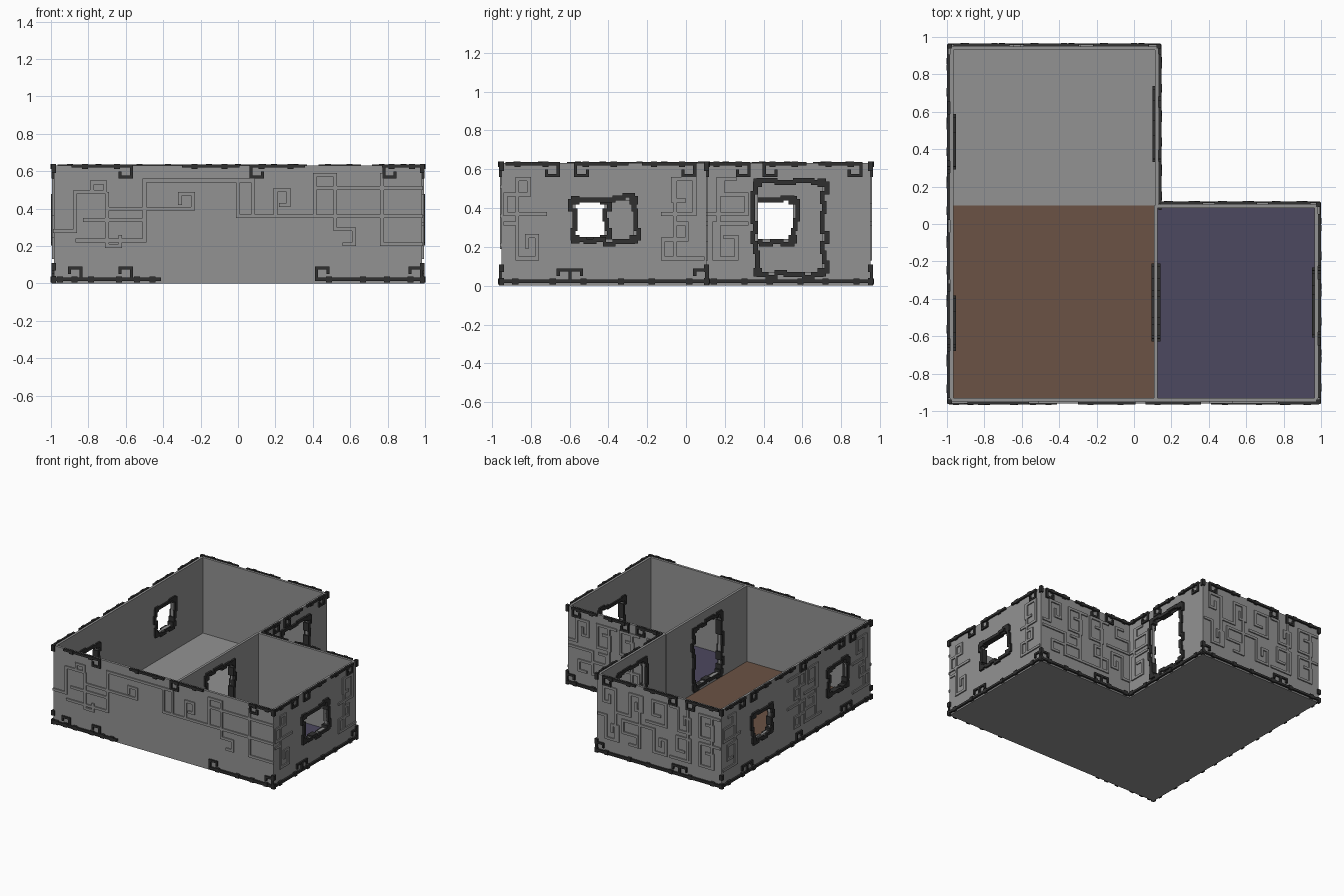
import bpy
import bmesh
import random
from mathutils import Vector

random.seed(4)
cube = bpy.data.objects.get("Cube")
if cube:
    bpy.data.objects.remove(cube)


def material(name, rgb):
    m = bpy.data.materials.new(name)
    m.use_nodes = True
    m.diffuse_color = (*rgb, 1)
    m.node_tree.nodes["Principled BSDF"].inputs["Base Color"].default_value = (*rgb, 1)
    return m


GREY = material("wall grey", (0.29, 0.29, 0.29))
DARK = material("dark trim", (0.03, 0.03, 0.03))
BROWN = material("brown floor", (0.145, 0.085, 0.058))
PURPLE = material("purple floor", (0.073, 0.065, 0.115))

TOP, THICK = 0.632, 0.02

# Wall frames: origin on the outer face, direction along the wall, outward normal
FRAMES = {
    "front": ((0, -0.95), (1, 0), (0, -1)),
    "left": ((0.985, 0), (0, 1), (1, 0)),
    "right": ((-0.985, 0), (0, 1), (-1, 0)),
    "back": ((0, 0.95), (1, 0), (0, 1)),
    "notch_back": ((0, 0.105), (1, 0), (0, 1)),
    "notch_side": ((0.132, 0), (0, 1), (1, 0)),
    "middle": ((0.126, 0), (0, 1), (1, 0)),
}
SPANS = {"front": (-0.985, 0.985), "left": (-0.95, 0.105), "right": (-0.95, 0.95),
         "back": (-0.985, 0.132), "notch_back": (0.12, 0.985),
         "notch_side": (0.085, 0.95), "middle": (-0.95, 0.1)}
OPENINGS = {
    "left": [(-0.57, -0.27, 0.24, 0.44)],
    "right": [(-0.64, -0.42, 0.24, 0.44), (0.33, 0.55, 0.24, 0.44)],
    "notch_side": [(0.37, 0.70, 0.07, 0.53)],
    "middle": [(-0.59, -0.25, 0.07, 0.53)],
}


def build(name, boxes, mat):
    """One object made from boxes given as two opposite corners."""
    bm = bmesh.new()
    for a, b in boxes:
        a, b = Vector(a), Vector(b)
        for v in bmesh.ops.create_cube(bm, size=1)["verts"]:
            v.co = Vector([(a[i] + b[i]) / 2 + v.co[i] * abs(b[i] - a[i]) for i in range(3)])
    mesh = bpy.data.meshes.new(name)
    bm.to_mesh(mesh)
    bm.free()
    mesh.materials.append(mat)
    bpy.context.collection.objects.link(bpy.data.objects.new(name, mesh))


def wall_box(wall, u0, u1, z0, z1, d0, d1):
    o, u, n = FRAMES[wall]

    def pt(s, z, d):
        return (o[0] + u[0] * s + n[0] * d, o[1] + u[1] * s + n[1] * d, z)
    return pt(u0, z0, d0), pt(u1, z1, d1)


def strip(wall, path, width, depth):
    """Square raised band following a path on a wall."""
    h = width / 2
    return [wall_box(wall, min(a, c) - h, max(a, c) + h, max(0, min(b, d) - h),
                     min(0.64, max(b, d) + h), -0.002, depth)
            for (a, b), (c, d) in zip(path, path[1:])]


def walk(u, z, *moves):
    """Right-angled path: moves alternate along the wall and up."""
    path = [(u, z)]
    for i, m in enumerate(moves):
        u, z = (u + m, z) if i % 2 == 0 else (u, z + m)
        path.append((u, z))
    return path


def build_wall(name, u0, u1, holes):
    """Wall built as piers, sills and lintels around its openings."""
    boxes, u = [], u0
    for a, b, z0, z1 in holes:
        boxes += [wall_box(name, u, a, 0, TOP, -THICK, 0),
                  wall_box(name, a, b, 0, z0, -THICK, 0),
                  wall_box(name, a, b, z1, TOP, -THICK, 0)]
        u = b
    boxes.append(wall_box(name, u, u1, 0, TOP, -THICK, 0))
    build(name + "_wall", boxes, GREY)


def opening_trim(name, a, b, z0, z1):
    """Jagged frame of overlapping blocks through the wall."""
    rects = [(u - 0.022, u + 0.022, z - 0.022, z + 0.022) for u in (a, b) for z in (z0, z1)]
    for along, lo, hi, fixed, sign in ((True, a, b, z0, -1), (True, a, b, z1, 1),
                                       (False, z0, z1, a, -1), (False, z0, z1, b, 1)):
        n = max(4, round((hi - lo) / 0.05))
        step = (hi - lo) / n
        for i in range(n):
            s0, s1 = lo + i * step - 0.008, lo + (i + 1) * step + 0.008
            off = random.choice((0.0, 0.01, 0.024))
            p, q = sorted((fixed + sign * (off - 0.01), fixed + sign * (off + 0.014)))
            rects.append((s0, s1, p, q) if along else (p, q, s0, s1))
    return [wall_box(name, *r, -THICK - 0.012, 0.015) for r in rects]


def meander(name, u0, u1):
    """Spiral keys in two rows of cells, joined by bands, kept off the openings."""
    def blocked(a, b, c, d):
        return any(a < h[1] + 0.04 and b > h[0] - 0.04 and c < h[3] + 0.04 and d > h[2] - 0.04
                   for h in OPENINGS.get(name, []))

    n = round((u1 - u0) / 0.2)
    w = (u1 - u0) / n
    boxes = []
    for i in range(n):
        for lo, hi in ((0.14, 0.32), (0.37, 0.55)):
            a, b = u0 + i * w, u0 + (i + 1) * w
            if blocked(a, b, lo, hi):
                continue
            sx, sz = random.choice((-1, 1)), random.choice((-1, 1))
            start = (a if sx > 0 else b, lo if sz > 0 else hi)
            ww, h = sx * w, sz * (hi - lo)
            key = random.choice((
                (0.8 * ww, h, -0.55 * ww, -0.62 * h, 0.28 * ww),
                (0.3 * ww, h, 0.5 * ww, -0.65 * h, -0.25 * ww, 0.3 * h),
                (ww, 0.55 * h, -0.6 * ww, 0.45 * h, 0.3 * ww)))
            boxes += strip(name, walk(*start, *key), 0.02, 0.009)
            u = a + w * 0.3
            if not blocked(u, u, 0.3, 0.4) and random.random() < 0.5:
                boxes += strip(name, [(u, 0.14), (u, 0.55)], 0.02, 0.009)
    return boxes


def rim(name, a, b, z, hook):
    """Dark edge run with block studs and an optional hook at one end."""
    boxes = strip(name, [(a, z), (b, z)], 0.018, 0.015)
    if hook:
        end, s = (b, -1) if hook > 0 else (a, 1)
        v = 0.06 if z < 0.3 else -0.06
        boxes += strip(name, [(end, z)] + walk(end, z + v, s * 0.06, -v * 0.4), 0.016, 0.013)
    for k in (0.2, 0.75):
        u = a + (b - a) * k
        boxes.append(wall_box(name, u - 0.016, u + 0.016, z - 0.016, min(z + 0.016, 0.64), 0, 0.018))
    return boxes


# Floors
build("base_slab", [((-0.985, -0.95, 0), (0.13, 0.95, 0.015)),
                    ((0.13, -0.95, 0), (0.985, 0.105, 0.015))], GREY)
build("back_room_floor", [((-0.97, 0.1, 0.015), (0.112, 0.935, 0.02))], GREY)
build("front_room_floor", [((-0.97, -0.935, 0.015), (0.112, 0.1, 0.02))], BROWN)
build("side_room_floor", [((0.12, -0.935, 0.015), (0.97, 0.09, 0.02))], PURPLE)

# Walls and the frames of their openings
for w, (u0, u1) in SPANS.items():
    holes = OPENINGS.get(w, [])
    build_wall(w, u0, u1, holes)
    if holes:
        build(w + "_opening_trim", [b for h in holes for b in opening_trim(w, *h)], DARK)

# Meander relief: the front has its own bands, the other outer walls repeat keys
FRONT_BANDS = [
    (-.98, .28, .11, .21, .16, .05, -.07, -.03),
    (-.86, .23, .36, .32, .58, -.19),
    (-.7, .48, 0, -.28, .07, .05),
    (-.7, .4, .46, .08, -.07, -.05),
    (-.82, .34, .32),
    (0, .55, 0, -.19, .98),
    (.2, .36, 0, .14, .07, -.08, -.04),
    (.41, .36, 0, .22, .11, -.29, .1, -.08, -.05),
    (.41, .51, .57),
    (.77, .58, 0, -.37, .21),
]
build("front_relief", [b for p in FRONT_BANDS for b in strip("front", walk(*p), 0.02, 0.009)], GREY)
OUTER = [w for w in SPANS if w != "middle"]
for w in OUTER[1:]:
    build(w + "_relief", meander(w, SPANS[w][0] + 0.02, SPANS[w][1] - 0.02), GREY)

# Dark rims: runs as start, end, hook direction
FRONT_TOP = [(-.88, -.57, 1), (-.29, 0, 0), (.07, .35, -1), (.78, .98, -1)]
FRONT_BOTTOM = [(-.98, -.84, 1), (-.84, -.57, 1), (-.57, -.42, 0), (.42, .75, -1), (.75, .98, 1)]
for w in OUTER:
    u0, u1 = SPANS[w]
    if w == "front":
        top, bottom = FRONT_TOP, FRONT_BOTTOM
    else:
        n = round((u1 - u0) / 0.33)
        step = (u1 - u0) / n
        cells = [(u0 + i * step, (1, -1, 1, 0)[i % 4]) for i in range(n)]
        top = [(u + 0.03, u + step * 0.83, h) for u, h in cells]
        bottom = [(u, u + step, h) for u, h in cells]
    # The sill strip stops at door height, so hooks stay clear of the doorway
    if w == "notch_side":
        bottom = [(a, b, 0) for a, b, h in bottom]
    build(w + "_top_trim", [x for r in top for x in rim(w, r[0], r[1], 0.628, r[2])], DARK)
    build(w + "_bottom_trim", [x for r in bottom for x in rim(w, r[0], r[1], 0.022, r[2])], DARK)

# Short dark pieces at the outer corners
build("corner_trim", [((x - 0.013, y - 0.013, z0), (x + 0.013, y + 0.013, z1))
                      for x, y in ((-0.985, -0.95), (0.985, -0.95), (0.985, 0.105),
                                   (0.132, 0.95), (-0.985, 0.95))
                      for z0, z1 in ((0.0, 0.04), (0.07, 0.11), (0.59, 0.64))], DARK)
